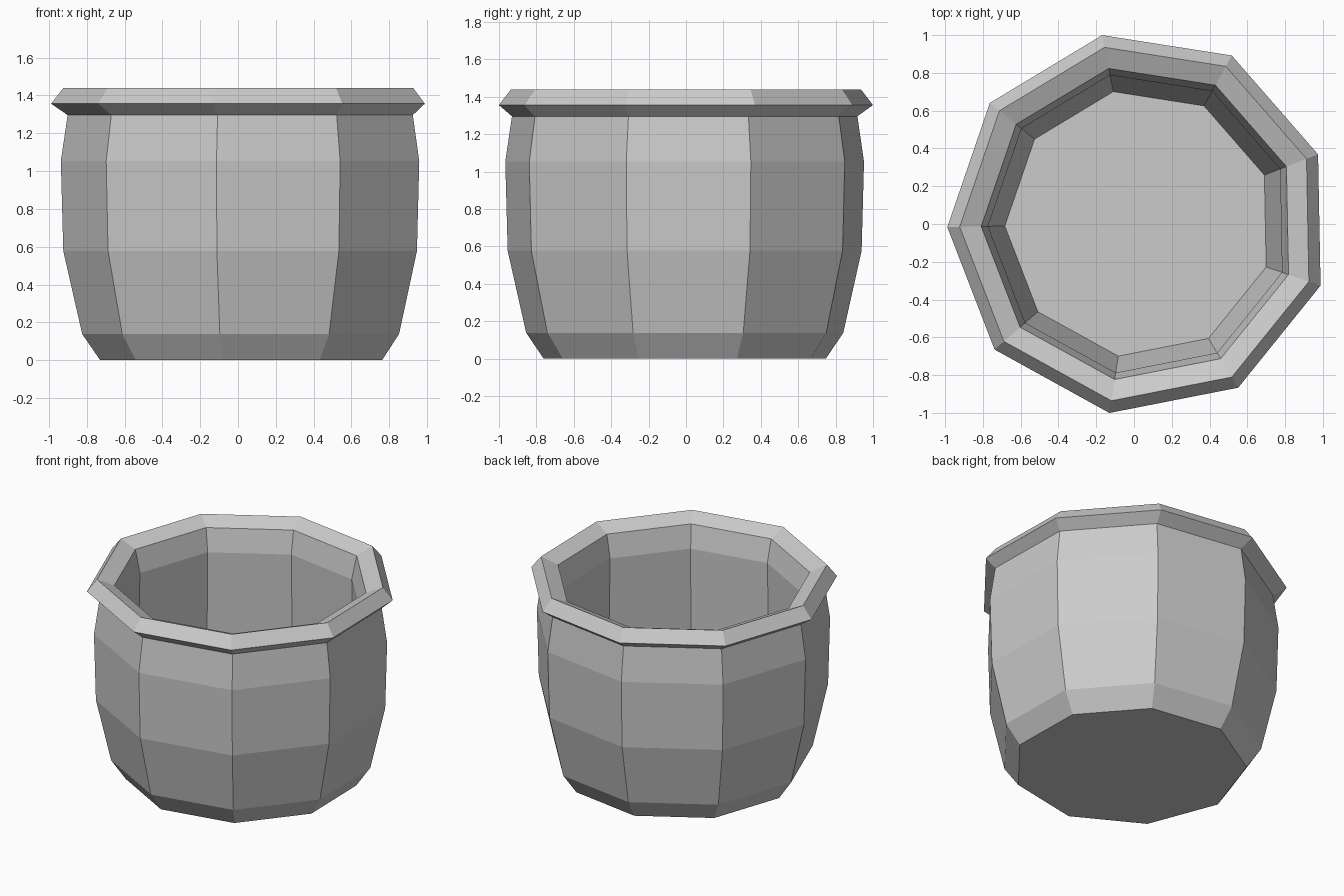
import bpy
import bmesh
import math

cube = bpy.data.objects.get("Cube")
if cube:
    bpy.data.objects.remove(cube, do_unlink=True)

SIDES = 9
PHASE = math.radians(21.1)
BODY_CENTRE = (0.037, -0.004)
RIM_CENTRE = (0.027, 0.003)

# Single plain clay material
clay = bpy.data.materials.new("plain_grey")
clay.use_nodes = True
grey = (0.6, 0.6, 0.6, 1.0)
clay.diffuse_color = grey
clay.node_tree.nodes["Principled BSDF"].inputs["Base Color"].default_value = grey

# Profile as (radius, height): outer wall upward, over the rim, down the inside
outer_wall = [(0.766, 0.0), (0.861, 0.138), (0.961, 0.577), (0.974, 1.053), (0.938, 1.296)]
rim = [(1.0156, 1.356), (0.95, 1.44), (0.836, 1.392), (0.80, 1.23)]
inner_wall = [(0.815, 0.58), (0.711, 0.14)]


def add_ring(bm, centre, radius, height):
    """One polygonal cross-section of the pot."""
    ring = []
    for i in range(SIDES):
        a = PHASE + math.tau * i / SIDES
        ring.append(bm.verts.new((centre[0] + radius * math.cos(a),
                                  centre[1] + radius * math.sin(a), height)))
    return ring


bm = bmesh.new()
rings = [add_ring(bm, BODY_CENTRE, r, z) for r, z in outer_wall]
rings += [add_ring(bm, RIM_CENTRE, r, z) for r, z in rim + inner_wall]

# Walls between neighbouring rings
for low, high in zip(rings, rings[1:]):
    for i in range(SIDES):
        j = (i + 1) % SIDES
        bm.faces.new((low[i], low[j], high[j], high[i]))

# Underside and inner floor
bm.faces.new(list(reversed(rings[0])))
bm.faces.new(rings[-1])

mesh = bpy.data.meshes.new("pot")
bm.to_mesh(mesh)
bm.free()
mesh.materials.append(clay)
pot = bpy.data.objects.new("pot", mesh)
bpy.context.collection.objects.link(pot)
